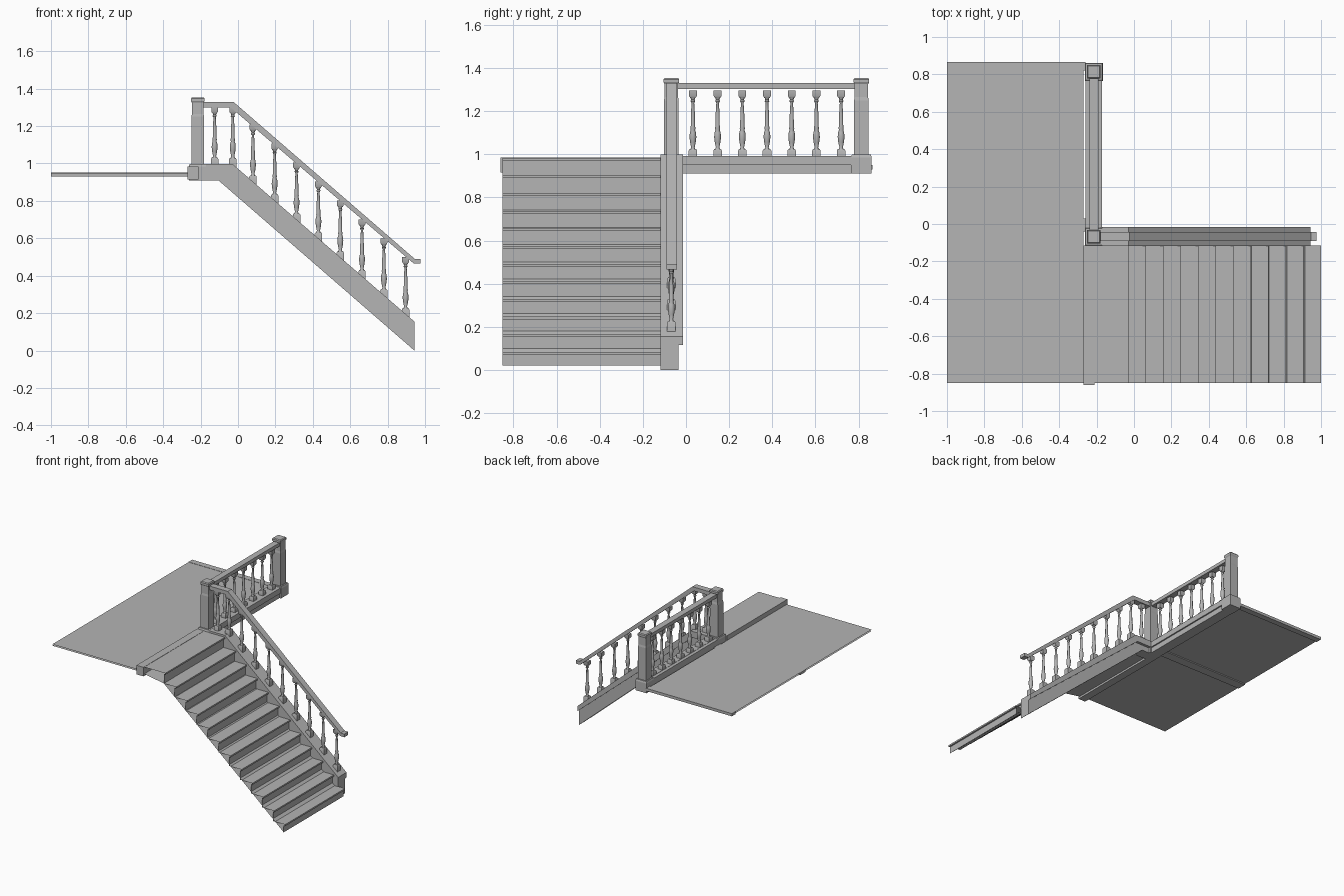
import bpy, bmesh, math
from mathutils import Vector

if "Cube" in bpy.data.objects:
    bpy.data.objects.remove(bpy.data.objects["Cube"])

SLOPE = 0.869
grey = bpy.data.materials.new("dark_grey")
grey.diffuse_color = (.46, .46, .46, 1)
grey.use_nodes = True
grey.node_tree.nodes["Principled BSDF"].inputs["Base Color"].default_value = grey.diffuse_color


def make(name, bm, smooth=False):
    me = bpy.data.meshes.new(name)
    bm.to_mesh(me)
    bm.free()
    me.materials.append(grey)
    ob = bpy.data.objects.new(name, me)
    bpy.context.collection.objects.link(ob)
    if smooth:
        bpy.context.view_layer.objects.active = ob
        ob.select_set(True)
        bpy.ops.object.shade_smooth_by_angle(angle=math.radians(40))
        ob.select_set(False)
    return ob


def box(name, x0, x1, y0, y1, z0, z1):
    return prism(name, [(x0, z0), (x1, z0), (x1, z1), (x0, z1)], y0, y1)


def prism(name, pts, y0, y1):
    """Closed x-z outline extruded along y."""
    bm = bmesh.new()
    f = bm.faces.new([bm.verts.new((x, y0, z)) for x, z in pts])
    r = bmesh.ops.extrude_face_region(bm, geom=[f])
    vs = [v for v in r["geom"] if isinstance(v, bmesh.types.BMVert)]
    bmesh.ops.translate(bm, verts=vs, vec=(0, y1 - y0, 0))
    bmesh.ops.recalc_face_normals(bm, faces=bm.faces)
    return make(name, bm)


def sheet(name, pts, y0, y1):
    """Open x-z path swept along y as thin surface."""
    bm = bmesh.new()
    a = [bm.verts.new((x, y0, z)) for x, z in pts]
    b = [bm.verts.new((x, y1, z)) for x, z in pts]
    for i in range(len(pts) - 1):
        bm.faces.new((a[i], a[i + 1], b[i + 1], b[i]))
    return make(name, bm)


def lathe(bm, prof, n, loc):
    """Stack of n-sided rings; n = 4 gives square posts with half width r."""
    k = 1 / math.cos(math.pi / n)
    rings = []
    for r, z in prof:
        rings.append([bm.verts.new(Vector(loc) + Vector((
            r * k * math.cos(2 * math.pi * (i + .5) / n),
            r * k * math.sin(2 * math.pi * (i + .5) / n), z))) for i in range(n)])
    for a, b in zip(rings, rings[1:]):
        for i in range(n):
            j = (i + 1) % n
            bm.faces.new((a[i], a[j], b[j], b[i]))
    bm.faces.new(rings[0][::-1])
    bm.faces.new(rings[-1])


# upper floor: thin surfaces with trims at the edges and a middle beam
sheet("floor_top", [(-1, .949), (-.27, .949)], -.85, .86)
sheet("floor_underside", [(-.27, .938), (-1, .938)], -.85, .86)
box("floor_back_trim", -1, -.26, .82, .865, .93, .951)
box("floor_middle_beam", -1, -.26, -.04, .03, .93, .948)

# landing edge beam, gallery beam and its cap moulding
box("landing_beam", -.27, -.21, -.86, -.115, .915, .985)
box("gallery_beam", -.26, -.18, -.1, .85, .91, .99)
box("gallery_cap", -.235, -.17, -.02, .82, .95, .992)

# stair zigzag with nosings, and sloped soffit through the inner corners
RISE, RUN, NOSE = .0818, .0936, .012
path = [(-.21, .983)]
for i in range(12):
    x, z = -.03 + RUN * i, .983 - RISE * i
    bottom = z - RISE if i < 11 else .02
    path += [(x, z), (x, z - .012), (x - NOSE, z - .012), (x - NOSE, bottom)]
sheet("stair_steps", path, -.85, -.115)
sheet("stair_soffit", [(.988, .02), (-.042, .901), (-.21, .93)], -.85, -.115)

# stringer and outer cap strip
prism("stringer", [(-.17, .91), (-.105, .91), (.943, 0), (.943, .155),
                   (-.03, .998), (-.17, .998)], -.118, -.035)
prism("stringer_cap", [(-.17, .95), (-.045, .95), (.943, .115), (.943, .155),
                       (-.03, .998), (-.17, .998)], -.035, -.015)

# newel posts with thin overhanging caps
NEWEL = [(.048, .91), (.048, .985), (.044, .998), (.034, .998), (.034, 1.25),
         (.031, 1.265), (.031, 1.325), (.036, 1.334), (.036, 1.347),
         (.031, 1.354)]
for name, y in (("corner", -.068), ("end", .813)):
    bm = bmesh.new()
    lathe(bm, NEWEL, 4, (-.215, y, 0))
    make(name + "_newel", bm)

# handrails
prism("stair_handrail", [(-.19, 1.3), (-.04, 1.3), (.94, .465), (.976, .465),
                         (.976, .49), (.945, .49), (-.025, 1.33), (-.19, 1.33)],
      -.09, -.042)
box("gallery_handrail", -.239, -.191, -.04, .785, 1.303, 1.33)

# turned balusters
TURNED = [(.014, .028), (.008, .042), (.013, .065), (.016, .09), (.014, .11),
          (.01, .122), (.012, .13), (.01, .14), (.009, .2), (.006, .248),
          (.011, .256), (.008, .263), (.012, .274)]


def baluster(name, x, y, z, sink):
    bm = bmesh.new()
    lathe(bm, [(.02, -sink), (.02, .026), (.015, .034)], 4, (x, y, z))
    lathe(bm, TURNED, 12, (x, y, z))
    lathe(bm, [(.012, .27), (.018, .28), (.018, .306)], 4, (x, y, z))
    make(name, bm, True)


for i, x in enumerate((-.125, -.028, .08, .196, .313, .43, .547, .663, .78, .896)):
    z = .998 - SLOPE * max(0, x + .03)
    baluster(f"stair_baluster_{i}", x, -.068, z, .016)
for i in range(7):
    baluster(f"gallery_baluster_{i}", -.215, .032 + .1145 * i, .99, 0)
